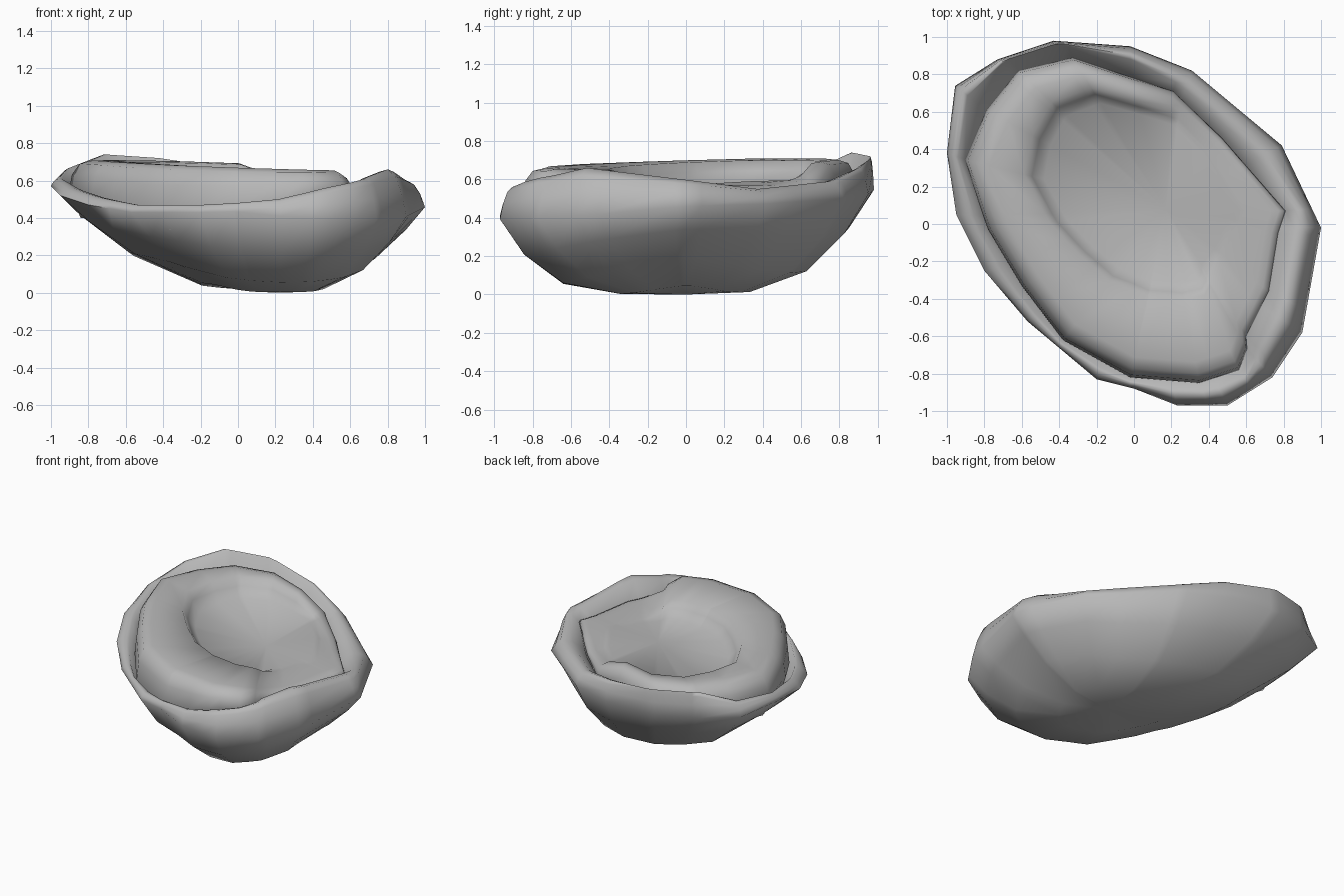
import bpy
import bmesh
from math import atan2, cos, sin, radians, degrees
from mathutils import Vector

default = bpy.data.objects.get("Cube")
if default:
    bpy.data.objects.remove(default, do_unlink=True)

material = bpy.data.materials.new("plain grey")
material.use_nodes = True
grey = (0.48, 0.48, 0.48, 1)
material.diffuse_color = grey
material.node_tree.nodes["Principled BSDF"].inputs["Base Color"].default_value = grey

# Widest outline of the shell: x, y and the height of the rim there
shell_outline = [Vector(p) for p in (
    (1, -.02, .6), (.79, .42, .55), (.31, .82, .59), (-.02, .95, .66),
    (-.43, .98, .72), (-.73, .88, .74), (-.97, .73, .66), (-1, .38, .61),
    (-.95, .05, .56), (-.8, -.25, .51), (-.57, -.52, .47), (-.2, -.83, .47),
    (0, -.88, .48), (.23, -.97, .5), (.5, -.97, .56), (.74, -.82, .61),
    (.9, -.58, .66))]

# Outline of the cushion lying in the shell
cushion_outline = [Vector((x, y, 0)) for x, y in (
    (.81, .07), (.47, .46), (.21, .71), (-.33, .89), (-.62, .82),
    (-.79, .61), (-.91, .33), (-.78, -.03), (-.6, -.33), (-.38, -.62),
    (-.02, -.82), (.35, -.85), (.56, -.78), (.61, -.66), (.6, -.6),
    (.72, -.36), (.77, -.05))]


def sample(outline, angle):
    """Point where a ray from the middle meets the outline."""
    side = Vector((-sin(angle), cos(angle), 0))
    ahead = Vector((cos(angle), sin(angle), 0))
    for a, b in zip(outline, outline[1:] + outline[:1]):
        da, db = a.dot(side), b.dot(side)
        if da <= 1e-6 and db > 1e-6 and (a + b).dot(ahead) > 0:
            return a.lerp(b, da / (da - db))
    return outline[0].copy()


def loft(name, rings, start=None, end=None):
    """Skin closed rings, with optional tips at either end."""
    bm = bmesh.new()
    loops = [[bm.verts.new(p) for p in ring] for ring in rings]
    count = len(loops[0])
    for low, high in zip(loops, loops[1:]):
        for i in range(count):
            j = (i + 1) % count
            bm.faces.new((low[i], low[j], high[j], high[i]))
    for tip, loop in ((start, loops[0]), (end, loops[-1])):
        if tip:
            v = bm.verts.new(tip)
            for i in range(count):
                j = (i + 1) % count
                bm.faces.new((v, loop[j], loop[i]) if tip is start else (v, loop[i], loop[j]))
    mesh = bpy.data.meshes.new(name)
    bm.to_mesh(mesh)
    bm.free()
    mesh.materials.append(material)
    obj = bpy.data.objects.new(name, mesh)
    bpy.context.collection.objects.link(obj)
    bpy.ops.object.select_all(action="DESELECT")
    obj.select_set(True)
    bpy.context.view_layer.objects.active = obj
    bpy.ops.object.shade_smooth_by_angle(angle=radians(75))
    return obj


# Both parts share the directions of all the corners
angles = []
for a in sorted(atan2(p.y, p.x) for p in shell_outline + cushion_outline):
    if not angles or a - angles[-1] > 0.02:
        angles.append(a)
outer = [sample(shell_outline, a) for a in angles]
inner = [sample(cushion_outline, a) for a in angles]


def flat(p, z):
    return Vector((p.x, p.y, z))


def clamp(value):
    return max(0, min(1, value))


def belt(p):
    return min(.52 - .06 * p.x - .1 * max(0, -p.y), p.z - .04)


# Shell: belly fullest at the front, rolled rim, and a groove inside
keel = Vector((.22, 0, 0))
shell_rings = []
for t in (.35, .66, .87, 1):
    ring = []
    for p in outer:
        lean = flat(p - keel, 0).normalized().y
        power = 2.2 + (1.4 * lean ** 2 if lean > 0 else -2.6 * lean ** 3)
        ring.append(flat(keel.lerp(p, t), belt(p) * t ** power))
    shell_rings.append(ring)
for mix, rise in ((.12, .5), (.27, .85), (.45, 1), (.65, .95)):
    ring = []
    for o, i in zip(outer, inner):
        # the rim stands upright and thin at the raised back corner
        thin = 1 - .6 * clamp((o.z - .6) * 10) * (o.x < 0)
        ring.append(flat(o.lerp(i, mix * thin), belt(o) + (o.z - belt(o)) * rise))
    shell_rings.append(ring)
shell_rings.append([flat(i, min(o.z - .05, .54)) for o, i in zip(outer, inner)])
shell_rings.append([flat(i * .93, .4) for i in inner])
loft("shell", shell_rings, start=keel)

# Cushion: a raised border curls round the back, left and front,
# and the sunken middle runs out flat to the right
middle = Vector((.17, .08, .57))


def border_top(p):
    turn = degrees(atan2(p.y, p.x))
    raised = clamp(max((turn - 65) / 20, (-turn - 42) / 10))
    return .57 + raised * (.11 - .025 * p.x + .015 * p.y)


cushion_rings = []
for scale, level in ((.97, -.5), (1, 0), (.985, .55), (.945, .9), (.88, 1)):
    ring = []
    for o, i in zip(outer, inner):
        seat = min(o.z - .02, .54)
        ring.append(flat(middle.lerp(i, scale), seat + (border_top(i) - seat) * level))
    cushion_rings.append(ring)
for step, drop in ((0, .08), (-.04, .5), (-.1, 1)):
    ring = []
    for i in inner:
        way = flat(i - middle, 0).normalized()
        floor = .575 + .02 * way.y
        p = middle.lerp(i, .67 + .15 * way.y + step)
        ring.append(flat(p, border_top(i) + (floor - border_top(i)) * drop))
    cushion_rings.append(ring)
loft("cushion", cushion_rings, end=middle)
